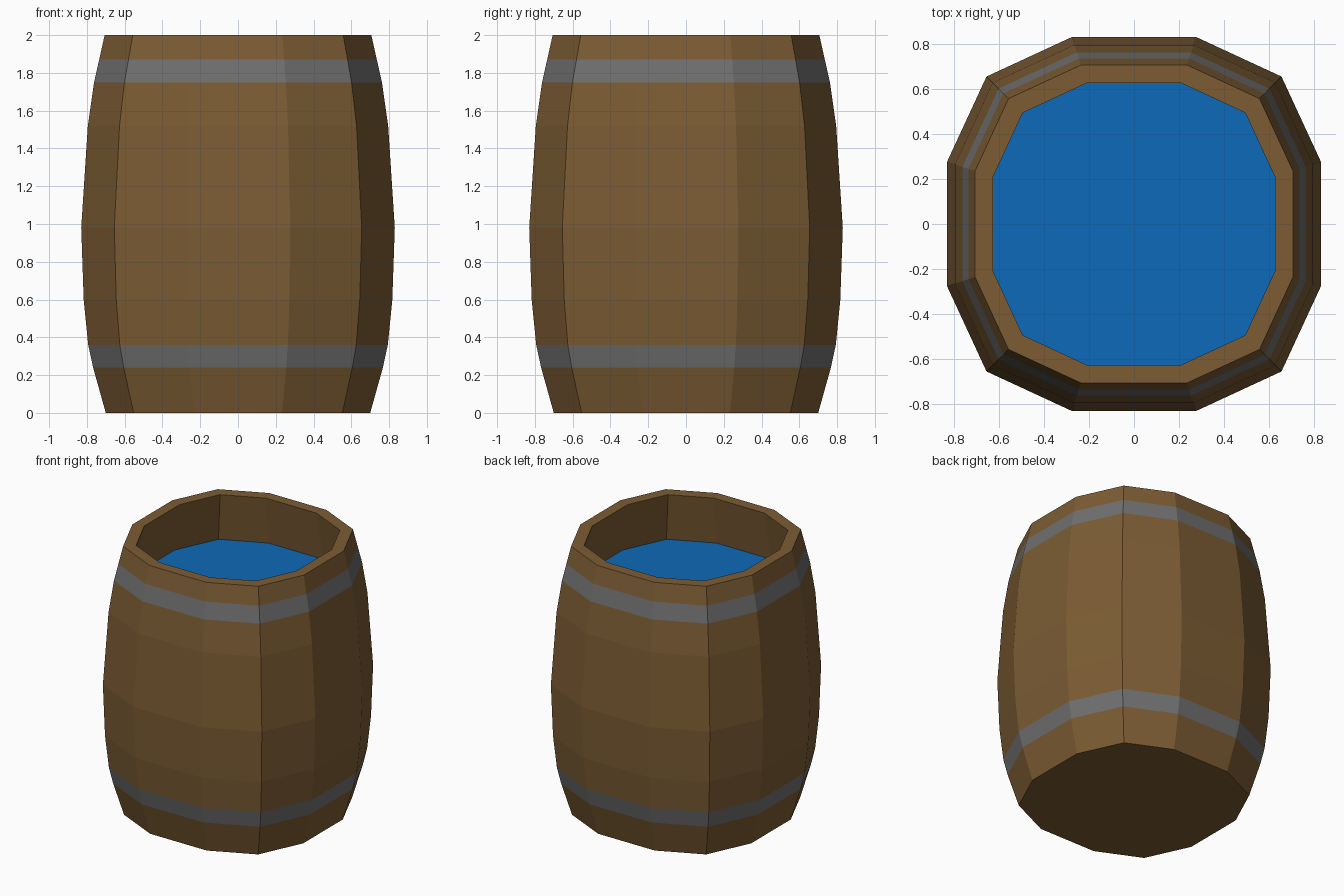
import bpy

if "Cube" in bpy.data.objects:
    bpy.data.objects.remove(bpy.data.objects["Cube"])

# Half-width of the barrel by height (12-sided outline is scaled from this)
PROFILE = [(0.70, 0.0), (0.767, 0.24), (0.793, 0.36), (0.817, 0.60), (0.83, 0.98),
           (0.795, 1.52), (0.762, 1.75), (0.735, 1.87), (0.706, 2.0)]
INNER = [(0.706, 2.0), (0.626, 2.0), (0.68, 1.64)]


def outline(w, z):
    """Twelve-sided ring: one long side facing each axis, plus diagonal corners."""
    ring = []
    x, y = w, 0
    for c, s in ((1, 0), (0, 1), (-1, 0), (0, -1)):
        for u, v in ((1, -0.333), (1, 0.333), (0.789, 0.789)):
            ring.append((w * (u * c - v * s), w * (u * s + v * c), z))
    return ring


def material(name, color):
    m = bpy.data.materials.new(name)
    m.diffuse_color = (*color, 1)
    m.use_nodes = True
    m.node_tree.nodes["Principled BSDF"].inputs["Base Color"].default_value = m.diffuse_color
    return m


def loft(name, rings, mat, cap_start=False):
    """Skin consecutive outlines, optionally closing the first one."""
    verts = [p for w, z in rings for p in outline(w, z)]
    faces = [(12 * r + i, 12 * r + (i + 1) % 12, 12 * r + 12 + (i + 1) % 12, 12 * r + 12 + i)
             for r in range(len(rings) - 1) for i in range(12)]
    if cap_start:
        faces.append(tuple(reversed(range(12))))
    me = bpy.data.meshes.new(name)
    me.from_pydata(verts, [], faces)
    me.materials.append(mat)
    ob = bpy.data.objects.new(name, me)
    bpy.context.collection.objects.link(ob)
    return ob


wood = material("wood", (0.20, 0.107, 0.034))
iron = material("iron", (0.16, 0.16, 0.16))
blue = material("water_blue", (0.004, 0.144, 0.479))

# Wooden wall sections, bottom and rim with inner wall
loft("barrel_base", PROFILE[0:2], wood, cap_start=True)
loft("barrel_staves", PROFILE[2:7], wood)
loft("barrel_top", PROFILE[7:9], wood)
loft("barrel_rim", INNER, wood)

# Flush metal hoops
loft("lower_hoop", PROFILE[1:3], iron)
loft("upper_hoop", PROFILE[6:8], iron)

# Water surface inside the barrel
me = bpy.data.meshes.new("water")
me.from_pydata(outline(*INNER[-1]), [], [tuple(range(12))])
me.materials.append(blue)
bpy.context.collection.objects.link(bpy.data.objects.new("water", me))
